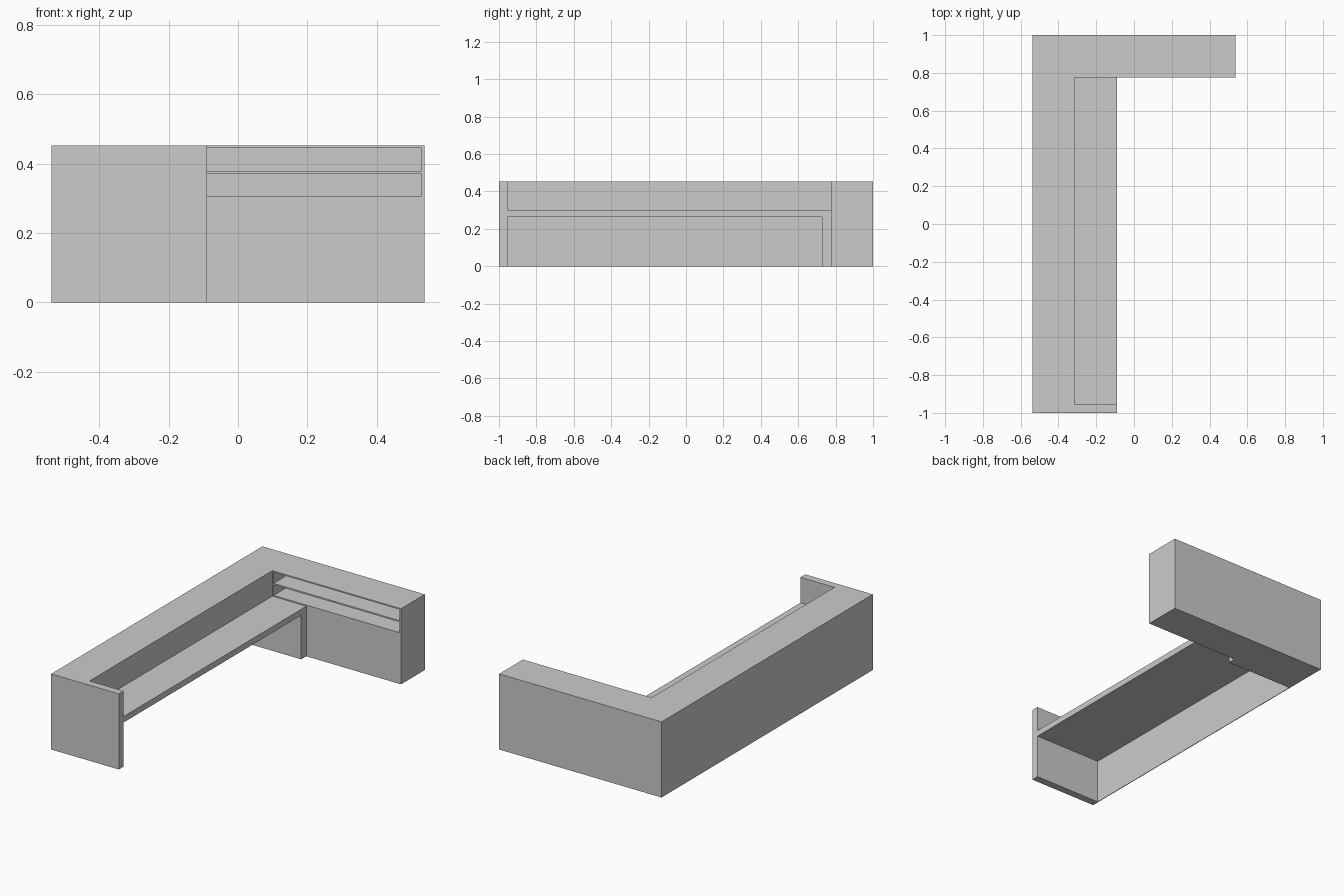
import bpy, bmesh

if "Cube" in bpy.data.objects:
    bpy.data.objects.remove(bpy.data.objects["Cube"])

# Main dimensions
X0, X1 = -0.538, 0.538      # overall width
XD = -0.09                  # inner edge of the long wing
XC = -0.315                 # inner edge of the raised counter
YB = 0.775                  # inner edge of the short wing
YE = -0.955                 # inner face of the end panel
H = 0.453


def prism(name, outline, z0, z1):
    """Vertical prism from a flat outline."""
    bm = bmesh.new()
    face = bm.faces.new([bm.verts.new((x, y, z0)) for x, y in outline])
    top = bmesh.ops.extrude_face_region(bm, geom=[face])["geom"]
    verts = [v for v in top if isinstance(v, bmesh.types.BMVert)]
    bmesh.ops.translate(bm, verts=verts, vec=(0, 0, z1 - z0))
    bmesh.ops.recalc_face_normals(bm, faces=bm.faces)
    mesh = bpy.data.meshes.new(name)
    bm.to_mesh(mesh)
    bm.free()
    obj = bpy.data.objects.new(name, mesh)
    bpy.context.collection.objects.link(obj)
    return obj


def cut(target, name, xr, yr, zr):
    """Subtract a box from the target."""
    (xa, xb), (ya, yb) = xr, yr
    box = prism(name, [(xa, ya), (xb, ya), (xb, yb), (xa, yb)], *zr)
    box.hide_render = True
    box.hide_viewport = True
    box.display_type = 'WIRE'
    mod = target.modifiers.new(name, 'BOOLEAN')
    mod.operation = 'DIFFERENCE'
    mod.solver = 'EXACT'
    mod.object = box


# L-shaped counter body
desk = prism("reception_desk",
             [(X0, -1), (XD, -1), (XD, YB), (X1, YB), (X1, 1), (X0, 1)], 0, H)

# Step down to the work surface behind the raised counter
cut(desk, "worktop_recess_cutter", (XC, 0.0), (YE, YB), (0.30, 0.6))

# Open knee space, leaving a thin front panel, end panel and inner leg panel
cut(desk, "knee_space_cutter", (X0 + 0.004, 0.0), (YE, 0.727), (-0.1, 0.264))

# Two long pigeonholes in the short wing
for label, z0, z1 in (("lower", 0.307, 0.370), ("upper", 0.379, 0.445)):
    cut(desk, label + "_shelf_cutter", (XC + 0.009, X1 - 0.009), (0.7, 0.99), (z0, z1))
